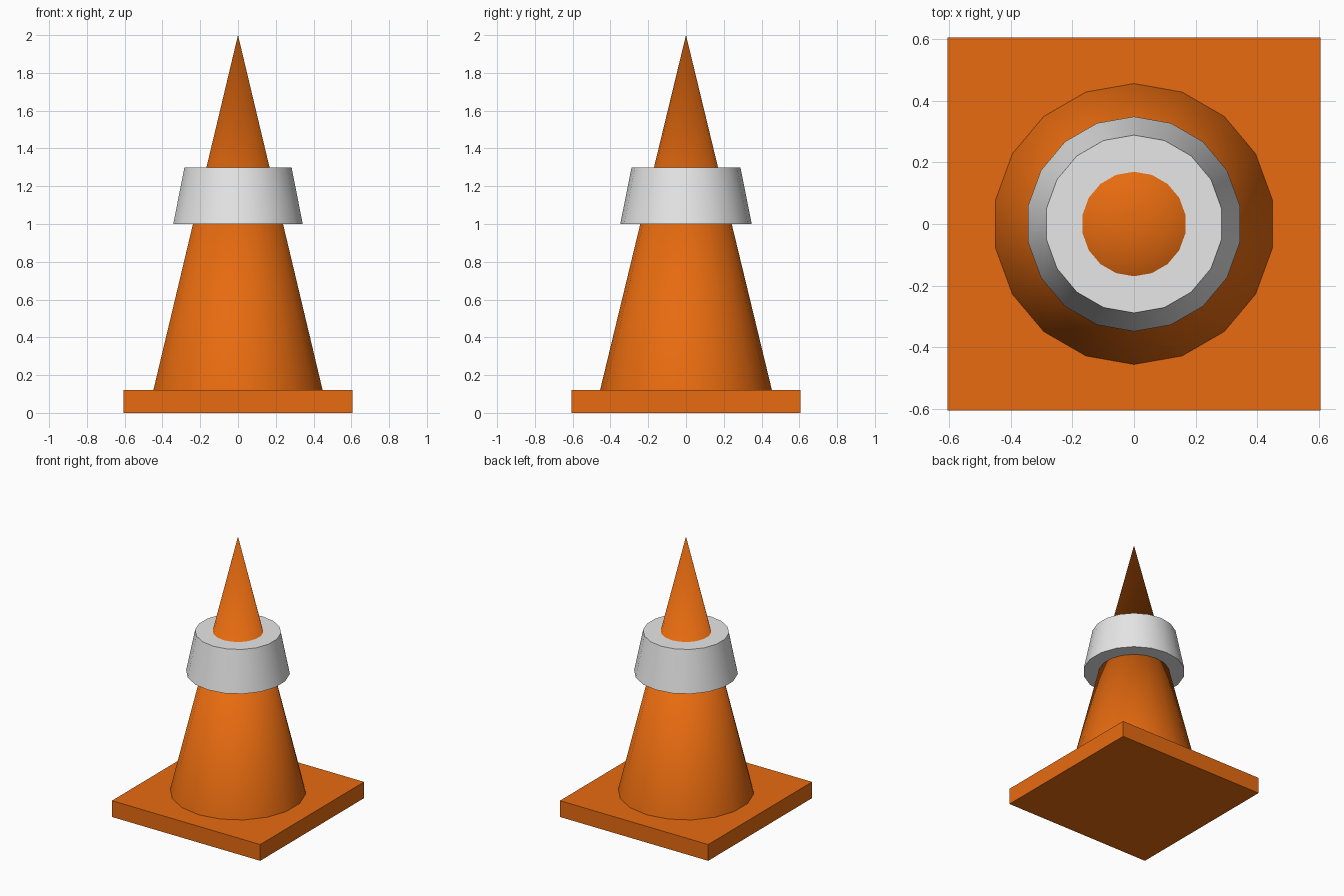
import bpy
import math

cube = bpy.data.objects.get("Cube")
if cube:
    bpy.data.objects.remove(cube, do_unlink=True)

SIDES = 18
BASE_TOP = 0.12


def make_material(name, rgb):
    mat = bpy.data.materials.new(name)
    mat.use_nodes = True
    color = (*rgb, 1.0)
    mat.diffuse_color = color
    mat.node_tree.nodes["Principled BSDF"].inputs["Base Color"].default_value = color
    return mat


def frustum(name, r_bottom, r_top, z_bottom, z_top, mat):
    """Smooth-sided cone section standing between two heights."""
    bpy.ops.mesh.primitive_cone_add(
        vertices=SIDES, radius1=r_bottom, radius2=r_top,
        depth=z_top - z_bottom, location=(0, 0, (z_bottom + z_top) / 2))
    obj = bpy.context.object
    obj.name = name
    obj.data.materials.append(mat)
    bpy.ops.object.shade_smooth_by_angle(angle=math.radians(30))
    return obj


orange = make_material("orange", (0.8, 0.147, 0.005))
white = make_material("white", (0.8, 0.8, 0.8))

# Square foot plate
bpy.ops.mesh.primitive_cube_add(size=1, location=(0, 0, BASE_TOP / 2))
base = bpy.context.object
base.name = "base_plate"
base.scale = (1.21, 1.21, BASE_TOP)
bpy.ops.object.transform_apply(location=False, rotation=False, scale=True)
base.data.materials.append(orange)

# Pointed body and the thick collar around it
frustum("cone_body", 0.455, 0, BASE_TOP, 2.0, orange)
frustum("collar", 0.348, 0.288, 1.0, 1.3, white)
